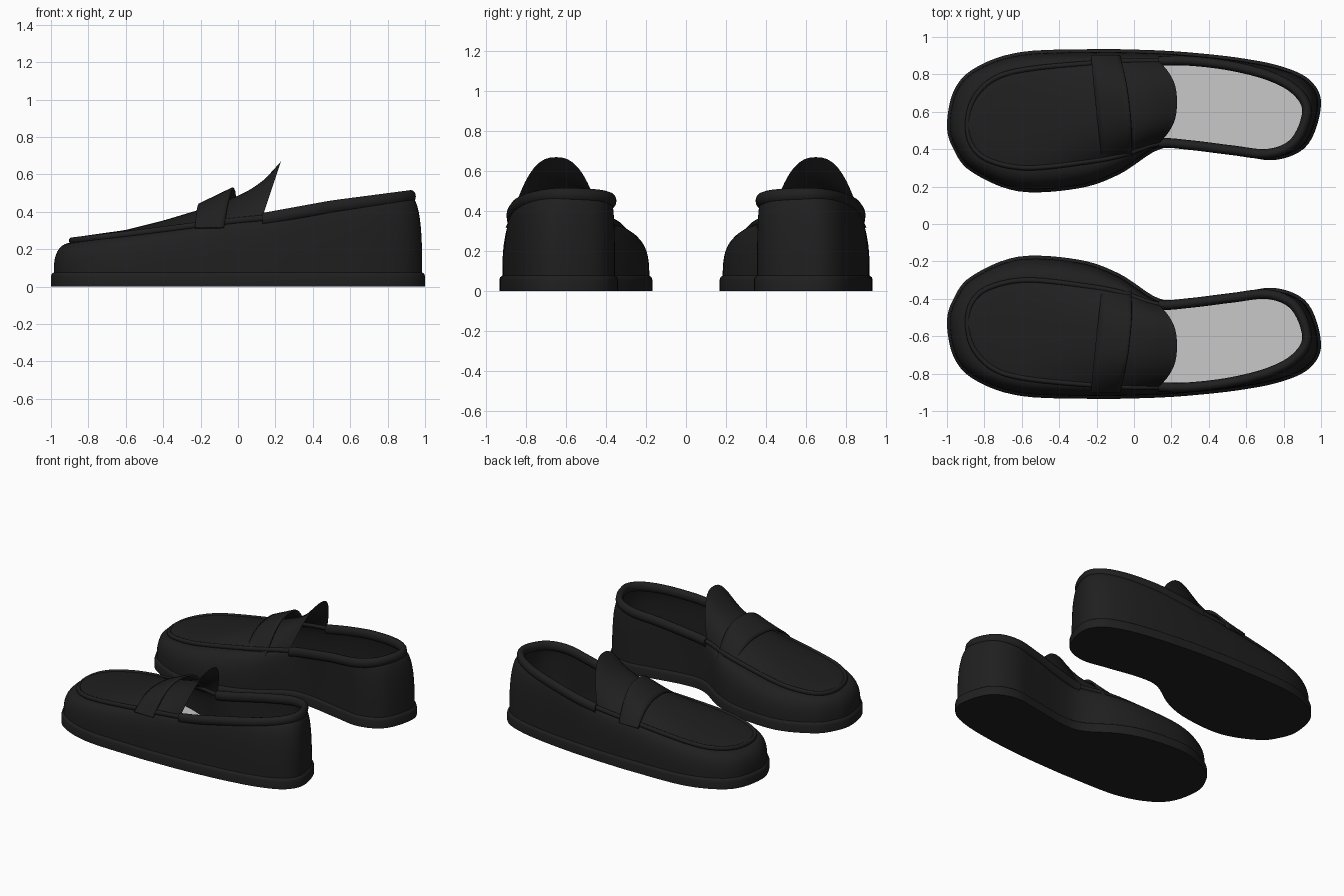
import bpy, bmesh, math
from mathutils import Vector

if "Cube" in bpy.data.objects:
    bpy.data.objects.remove(bpy.data.objects["Cube"])

def material(name, c):
    m = bpy.data.materials.new(name)
    m.diffuse_color = (c, c, c, 1)
    m.use_nodes = True
    m.node_tree.nodes["Principled BSDF"].inputs["Base Color"].default_value = m.diffuse_color
    return m

BLACK = material("black leather", 0.014)
GREY = material("light grey lining", 0.58)

def build(name, rows, mat=BLACK, closed=False, cap_first=False, cap_last=False, thick=0):
    """Skin a list of point rows; mirror to the second shoe."""
    bm = bmesh.new()
    vs = [[bm.verts.new(p) for p in r] for r in rows]
    n = len(rows[0])
    for a, b in zip(vs, vs[1:]):
        for j in range(n if closed else n - 1):
            k = (j + 1) % n
            bm.faces.new((a[j], a[k], b[k], b[j]))
    if cap_first:
        bm.faces.new(vs[0])
    if cap_last:
        bm.faces.new(vs[-1])
    bmesh.ops.remove_doubles(bm, verts=bm.verts, dist=1e-5)
    bmesh.ops.recalc_face_normals(bm, faces=bm.faces)
    me = bpy.data.meshes.new(name)
    bm.to_mesh(me)
    bm.free()
    ob = bpy.data.objects.new(name, me)
    bpy.context.collection.objects.link(ob)
    me.materials.append(mat)
    if thick:
        so = ob.modifiers.new("thickness", 'SOLIDIFY')
        so.thickness, so.offset = thick, 0
    mi = ob.modifiers.new("pair", 'MIRROR')
    mi.use_axis = (False, True, False)
    mi.use_mirror_merge = False
    bpy.ops.object.select_all(action='DESELECT')
    ob.select_set(True)
    bpy.context.view_layer.objects.active = ob
    bpy.ops.object.shade_smooth_by_angle(angle=math.radians(40))
    return ob

def interp(tab, x):
    if x <= tab[0][0]:
        return tab[0][1]
    for (a, u), (b, v) in zip(tab, tab[1:]):
        if x <= b:
            return u + (v - u) * (x - a) / (b - a)
    return tab[-1][1]

S = 6  # samples per control span

def spline(ctrl):
    pts, n = [], len(ctrl)
    c = [Vector(p) for p in ctrl]
    for i in range(n):
        p0, p1, p2, p3 = (c[(i + k) % n] for k in (-1, 0, 1, 2))
        for j in range(S):
            t = j / S
            pts.append(0.5 * (2 * p1 + (p2 - p0) * t + (2 * p0 - 5 * p1 + 4 * p2 - p3) * t * t
                              + (3 * p1 - p0 - 3 * p2 + p3) * t ** 3))
    return pts

# Outlines run toe -> outer side -> heel -> inner side
sole_ctrl = [(-1, .53), (-.96, .72), (-.84, .84), (-.6, .92), (-.2, .935), (-.03, .933), (.13, .928),
             (.3, .917), (.55, .89), (.78, .845), (.94, .77), (1, .64),
             (.93, .425), (.76, .343), (.55, .37), (.3, .412), (.13, .397), (-.08, .265),
             (-.3, .19), (-.62, .175), (-.87, .28), (-.965, .40)]
top_ctrl = [(-.89, .53), (-.855, .67), (-.74, .78), (-.55, .83), (-.2, .862), (-.03, .872), (.13, .872),
            (.3, .872), (.52, .845), (.73, .79), (.87, .71), (.925, .60),
            (.86, .44), (.72, .376), (.52, .395), (.3, .422), (.13, .43), (-.06, .37),
            (-.24, .335), (-.56, .30), (-.76, .335), (-.86, .41)]
SOLE, TOP = spline(sole_ctrl), spline(top_ctrl)
N = len(SOLE)
edge_z = [(-.89, .235), (-.55, .275), (-.2, .32), (0, .343), (.13, .355), (.5, .422), (.93, .478)]
crown_z = [(-.89, .262), (-.6, .303), (-.4, .353), (-.2, .413), (0, .485), (.08, .527), (.15, .58), (.23, .67)]

def inward(pts, i):
    d = pts[(i + 1) % N] - pts[(i - 1) % N]
    return Vector((d.y, -d.x)).normalized()

def inset(dist, z):
    return [(*(p + inward(SOLE, i) * dist), z) for i, p in enumerate(SOLE)]

# Sole slab and insole
build("soles", [inset(0, 0), inset(0, .055), inset(.004, .068), inset(.02, .08)], closed=True, cap_first=True)
build("insoles", [inset(.025, .085), inset(.03, .09)], GREY, closed=True, cap_last=True)

# Side walls of the upper
base = [Vector(p) for p in inset(.015, .075)]
tops = [Vector((p.x, p.y, interp(edge_z, p.x))) for p in TOP]
rows = []
for k in range(11):
    a = k / 10 * math.pi / 2
    w, h = (1 - math.cos(a)) ** 1.3, math.sin(a)
    rows.append([(b.x + (t.x - b.x) * w, b.y + (t.y - b.y) * w, b.z + (t.z - b.z) * h)
                 for b, t in zip(base, tops)])
build("side_walls", rows, closed=True)

def roll(name, idx, rw, rh, dz, seg=12):
    """Elliptical tube along part of the top edge."""
    rows = []
    for i in idx:
        c, n = tops[i % N], inward(TOP, i % N)
        ring = []
        for s in range(seg):
            a = 2 * math.pi * s / seg
            ring.append((c.x + n.x * rw * math.cos(a), c.y + n.y * rw * math.cos(a),
                         c.z + dz + rh * math.sin(a)))
        rows.append(ring)
    build(name, rows, closed=True, cap_first=True, cap_last=True)

roll("padded_collars", range(6 * S, N - 6 * S + 1), .026, .035, .004)
roll("toe_piping", range(-6 * S, 6 * S + 1), .014, .017, .011)

# Toe plate running back into the upright tongue
V = 24
rows = []
for i in range(0, 6 * S + 1):
    a, b = tops[i], tops[-i]
    f = min(1, max(0, ((a.x + b.x) / 2 + .25) / .38))
    row = []
    for j in range(V + 1):
        v = -math.cos(math.pi * j / V)
        arch = 1 - abs(v) ** 2.5
        t = (v + 1) / 2
        p = a.lerp(b, t)
        skew = .1 * f * f
        zc = interp(crown_z, (a.x + b.x) / 2 + skew)
        ze = p.z + .016
        row.append((p.x + skew * arch, p.y, ze + max(0, zc - ze) * arch))
    rows.append(row)
build("toe_plates_and_tongues", rows)

# Saddle strap standing slightly clear of the plate
rows = []
for k in range(7):
    u = k / 6
    row = []
    for j in range(V + 1):
        v = -math.cos(math.pi * j / V)
        arch = 1 - abs(v) ** 2.6
        t = (v + 1) / 2
        x0 = -.17 - .06 * t + .02 * u * arch
        row.append((x0 + .155 * u, .338 + .02 * u + (.56 - .02 * u) * t,
                    .315 + (.125 + .085 * u) * arch))
    rows.append(row)
build("saddle_straps", rows, thick=.014)
